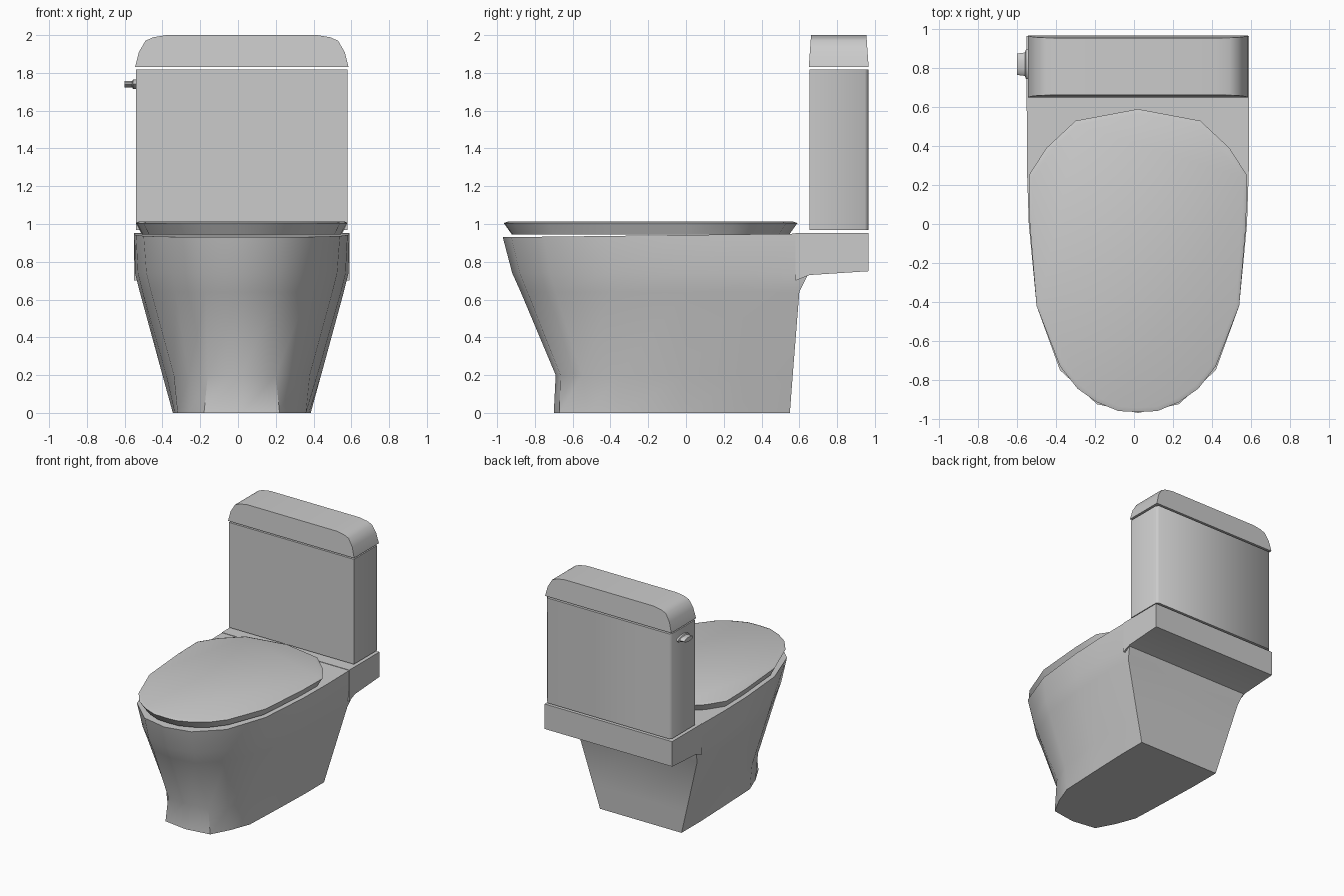
import bpy, bmesh, math

if "Cube" in bpy.data.objects:
    bpy.data.objects.remove(bpy.data.objects["Cube"])

CX = 0.02  # the body sits slightly right of centre because the lever sticks out left

ceramic = bpy.data.materials.new("grey_ceramic")
ceramic.diffuse_color = (0.6, 0.6, 0.6, 1)
ceramic.use_nodes = True
ceramic.node_tree.nodes["Principled BSDF"].inputs["Base Color"].default_value = ceramic.diffuse_color


def finish(name, bm, angle):
    bmesh.ops.recalc_face_normals(bm, faces=bm.faces)
    me = bpy.data.meshes.new(name)
    bm.to_mesh(me)
    bm.free()
    me.materials.append(ceramic)
    ob = bpy.data.objects.new(name, me)
    bpy.context.collection.objects.link(ob)
    bpy.ops.object.select_all(action='DESELECT')
    ob.select_set(True)
    bpy.context.view_layer.objects.active = ob
    bpy.ops.object.shade_smooth_by_angle(angle=math.radians(angle))
    return ob


def loft(name, rings, angle):
    """Bridge equal-length closed rings and cap both ends."""
    bm = bmesh.new()
    rows = [[bm.verts.new(p) for p in r] for r in rings]
    n = len(rows[0])
    for a, b in zip(rows, rows[1:]):
        for i in range(n):
            j = (i + 1) % n
            bm.faces.new((a[i], a[j], b[j], b[i]))
    bm.faces.new(rows[0])
    bm.faces.new(rows[-1])
    return finish(name, bm, angle)


def mirrored(half):
    """Right half outline, front centre to back centre, made whole."""
    pts = half + [(-x, y) for x, y in reversed(half[1:-1])]
    return [(x + CX, y) for x, y in pts]


# Bowl: horizontal sections from the foot to the rim
sections = [
    (0.0, [(0, -.70), (.20, -.67), (.28, -.52), (.34, -.36), (.355, 0), (.365, .3), (.365, .55), (0, .55)]),
    (0.2, [(0, -.69), (.18, -.665), (.28, -.55), (.36, -.36), (.40, 0), (.42, .3), (.42, .565), (0, .565)]),
    (0.64, [(0, -.875), (.19, -.84), (.35, -.69), (.48, -.40), (.525, 0), (.54, .3), (.54, .60), (0, .60)]),
    (0.74, [(0, -.92), (.20, -.88), (.37, -.72), (.505, -.41), (.55, 0), (.565, .3), (.565, .65), (0, .65)]),
    (0.93, [(0, -.97), (.21, -.925), (.40, -.75), (.52, -.42), (.56, 0), (.57, .3), (.57, .66), (0, .66)]),
]
rings = []
for z, half in sections:
    tilt = 0.012 if z > 0.9 else 0  # rim rises gently towards the back
    rings.append([(x, y, z + tilt * (y + .97)) for x, y in mirrored(half)])
loft("bowl", rings, 40)

# Shelf under the tank: side profile pulled across the width
profile = [(.58, .70), (.655, .73), (.965, .75), (.965, .952), (.58, .952)]
loft("tank_shelf", [[(x, y, z) for y, z in profile] for x in (CX - .571, CX + .571)], 30)

# Seat lid: bevelled plate, narrower underneath
lid = [(0, -.965), (.10, -.96), (.21, -.915), (.31, -.845), (.40, -.73), (.52, -.42), (.555, 0),
       (.56, .25), (.47, .39), (.32, .53), (0, .59)]
outline = mirrored(lid)


def lid_ring(s, z):
    return [(CX + (x - CX) * s, -.19 + (y + .19) * s, z) for x, y in outline]


loft("seat_lid", [lid_ring(.945, .945), lid_ring(1, 1.005), lid_ring(.97, 1.013)], 40)

# Tank: box with small chamfers on the upright corners
c = .018
tank = [(-.56, .655), (.56, .655), (.56, .965 - c), (.56 - c, .965), (-.56 + c, .965), (-.56, .965 - c)]
loft("tank", [[(x + CX, y, z) for x, y in tank] for z in (.967, 1.817)], 50)

# Tank lid: rounded end profile pulled front to back, leaning in at the top
half = [(.565, 1.83), (.545, 1.91), (.51, 1.97), (.47, 1.988), (.40, 2.0)]
arch = half + [(-x, z) for x, z in reversed(half)]


def arch_ring(y, lean):
    return [(x + CX, y + lean * (z - 1.83) / .17, z) for x, z in arch]


loft("tank_lid", [arch_ring(.65, .012), arch_ring(.967, -.012)], 50)

# Flush lever: flattened stub on the left side of the tank
lever = []
for x, ry, rz in ((-.53, .075, .026), (-.555, .075, .026), (-.56, .06, .018), (-.60, .055, .018)):
    lever.append([(x, .82 + ry * math.cos(a), 1.74 + rz * math.sin(a))
                  for a in [k * math.pi / 5 for k in range(10)]])
loft("flush_lever", lever, 45)
